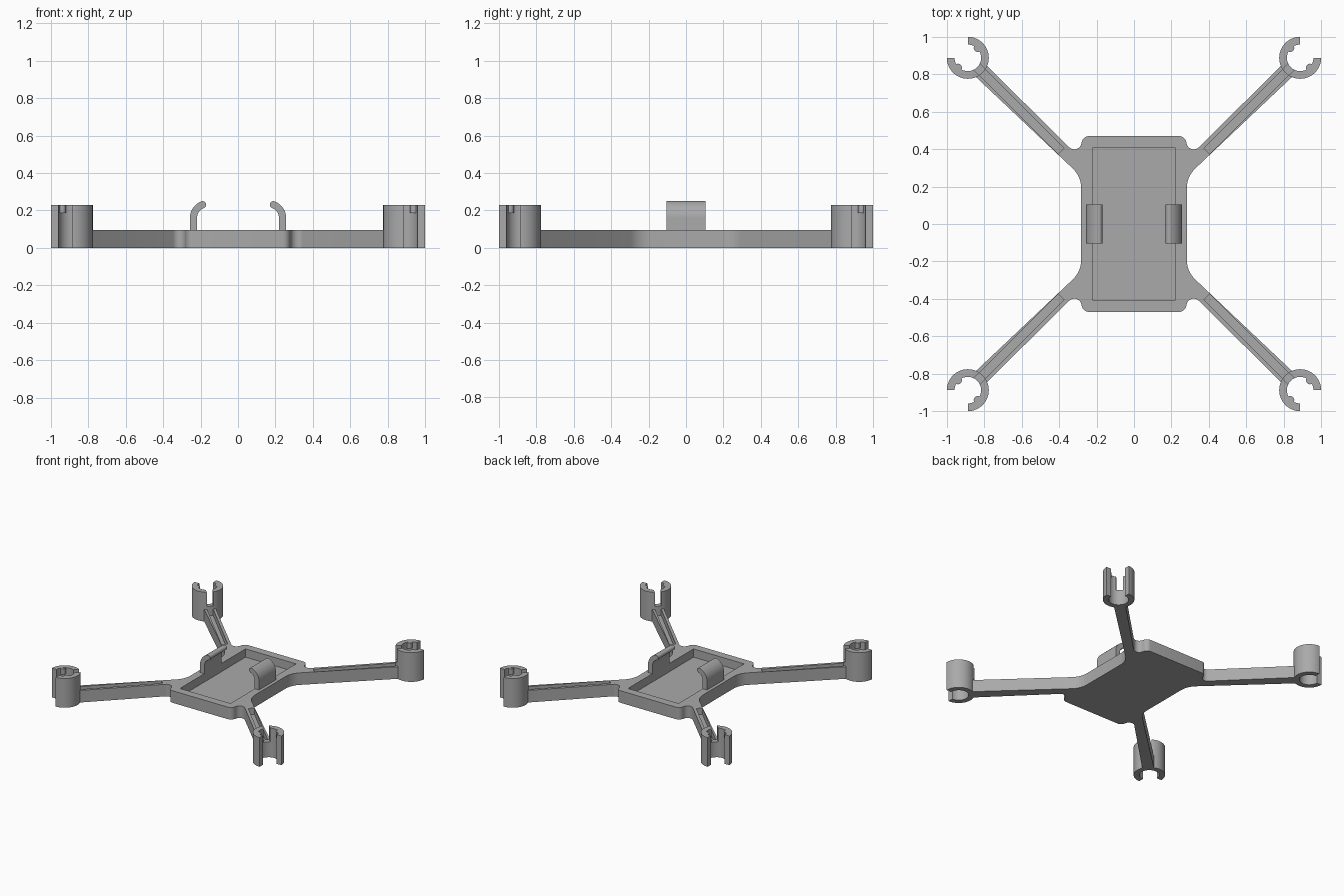
import bpy, bmesh
from math import sin, cos, pi, radians
from mathutils import Matrix, Vector

if "Cube" in bpy.data.objects:
    bpy.data.objects.remove(bpy.data.objects["Cube"])

grey = bpy.data.materials.new("matte grey plastic")
grey.use_nodes = True
COLOUR = (0.4, 0.4, 0.4, 1)
grey.diffuse_color = COLOUR
grey.node_tree.nodes["Principled BSDF"].inputs["Base Color"].default_value = COLOUR

PLATE_TOP, MOUNT_TOP = 0.095, 0.23
MOUNT = 0.888                 # motor mount centre along x and y
OUTER, INNER = 0.112, 0.071   # motor mount radii
ARM_HALF = 0.042
QUADRANTS = [(1, 1), (-1, 1), (-1, -1), (1, -1)]


def arc(cx, cy, r, a0, a1, n):
    """Points along an arc, angles in degrees."""
    steps = [radians(a0 + (a1 - a0) * i / n) for i in range(n + 1)]
    return [(cx + r * cos(a), cy + r * sin(a)) for a in steps]


def prism(name, outline, z0, z1, matrix=Matrix()):
    """Extrude a flat outline from z0 to z1 and place it."""
    bm = bmesh.new()
    face = bm.faces.new([bm.verts.new((x, y, z0)) for x, y in outline])
    top = bmesh.ops.extrude_face_region(bm, geom=[face])["geom"]
    bmesh.ops.translate(bm, vec=(0, 0, z1 - z0),
                        verts=[v for v in top if isinstance(v, bmesh.types.BMVert)])
    bmesh.ops.transform(bm, matrix=matrix, verts=bm.verts)
    bmesh.ops.recalc_face_normals(bm, faces=bm.faces)
    mesh = bpy.data.meshes.new(name)
    bm.to_mesh(mesh)
    bm.free()
    mesh.materials.append(grey)
    obj = bpy.data.objects.new(name, mesh)
    bpy.context.collection.objects.link(obj)
    return obj


def box(name, x0, x1, y0, y1, z0, z1, matrix=Matrix()):
    return prism(name, [(x0, y0), (x1, y0), (x1, y1), (x0, y1)], z0, z1, matrix)


def cut(target, cutter):
    """Subtract the cutter and throw it away."""
    mod = target.modifiers.new("cut", "BOOLEAN")
    mod.operation, mod.solver, mod.object = "DIFFERENCE", "EXACT", cutter
    bpy.context.view_layer.objects.active = target
    bpy.ops.object.modifier_apply(modifier=mod.name)
    bpy.data.objects.remove(cutter)


def smooth(obj):
    bpy.ops.object.select_all(action="DESELECT")
    obj.select_set(True)
    bpy.context.view_layer.objects.active = obj
    bpy.ops.object.shade_smooth_by_angle(angle=radians(30))


def diagonal(sx, sy):
    """Frame at the centre whose +x runs out along one arm."""
    return Matrix.Rotation(Vector((1, 0)).angle_signed(Vector((sx, -sy))), 4, "Z")


# Frame outline: one quarter, walked from the side, round the arm, to the end
side = arc(0.43, 0.19, 0.148, 180, 135, 6)
s = 0.5 ** 0.5
tip = [((1.163 + k) * s, (1.163 - k) * s) for k in (ARM_HALF, -ARM_HALF)]
notch = arc(0.319, 0.438, 0.039, 315, 180, 10)
corner = arc(0.24, 0.43, 0.04, 10, 90, 6)
quarter = side + tip + notch + corner
outline = []
for sx, sy in QUADRANTS:
    points = [(x * sx, y * sy) for x, y in quarter]
    outline += points if sx * sy > 0 else points[::-1]
frame = prism("frame_with_arms", outline, 0, PLATE_TOP)

# Battery tray pocket and the wire grooves along the arms
cut(frame, box("tray_cutter", -0.22, 0.22, -0.408, 0.408, 0.03, 0.2))
for sx, sy in QUADRANTS:
    cut(frame, box("groove_cutter", 0.55, 1.145, -0.022, 0.022, 0.045, 0.2,
                   diagonal(sx, sy)))
smooth(frame)

# Curved battery clips on both sides of the tray
R = 0.075
bend_x, bend_z = 0.238 - R, 0.16
end = radians(70)
tip_x, tip_z = bend_x + R * cos(end), bend_z + R * sin(end)
clip = ([(0.257, 0.03)] + arc(bend_x, bend_z, R + 0.019, 0, 70, 10)
        + arc(tip_x, tip_z, 0.019, 80, 240, 8)
        + arc(bend_x, bend_z, R - 0.019, 70, 0, 10) + [(0.219, 0.03)])
upright = Matrix.Rotation(pi / 2, 4, "X")
for sign, label in ((1, "left"), (-1, "right")):
    smooth(prism(label + "_battery_clip", [(x * sign, z) for x, z in clip],
                 -0.105, 0.105, upright))

# Motor mounts: open rings with a wire slot and two snap bumps
D = MOUNT * 2 ** 0.5
MID, WALL = (OUTER + INNER) / 2, (OUTER - INNER) / 2
ring = arc(D, 0, OUTER, 45, 315, 48)
ring += [(D + INNER * cos(radians(a)), INNER * sin(radians(a)))
         for a in [315 - 270 * i / 48 for i in range(49)]]
for sx, sy in QUADRANTS:
    place = diagonal(sx, sy)
    label = ("back" if sy > 0 else "front") + ("_left" if sx > 0 else "_right")
    mount = prism(label + "_motor_mount", ring, 0, MOUNT_TOP, place)
    cut(mount, box("slot_cutter", D - 0.15, D - 0.03, -0.024, 0.024, 0.12, 0.3, place))
    smooth(mount)
    for side_sign, tag in ((1, "a"), (-1, "b")):
        smooth(prism(label + "_snap_bump_" + tag,
                     arc(D, side_sign * (INNER + 0.003), 0.021, 0, 345, 23),
                     0.185, MOUNT_TOP - 0.001, place))
